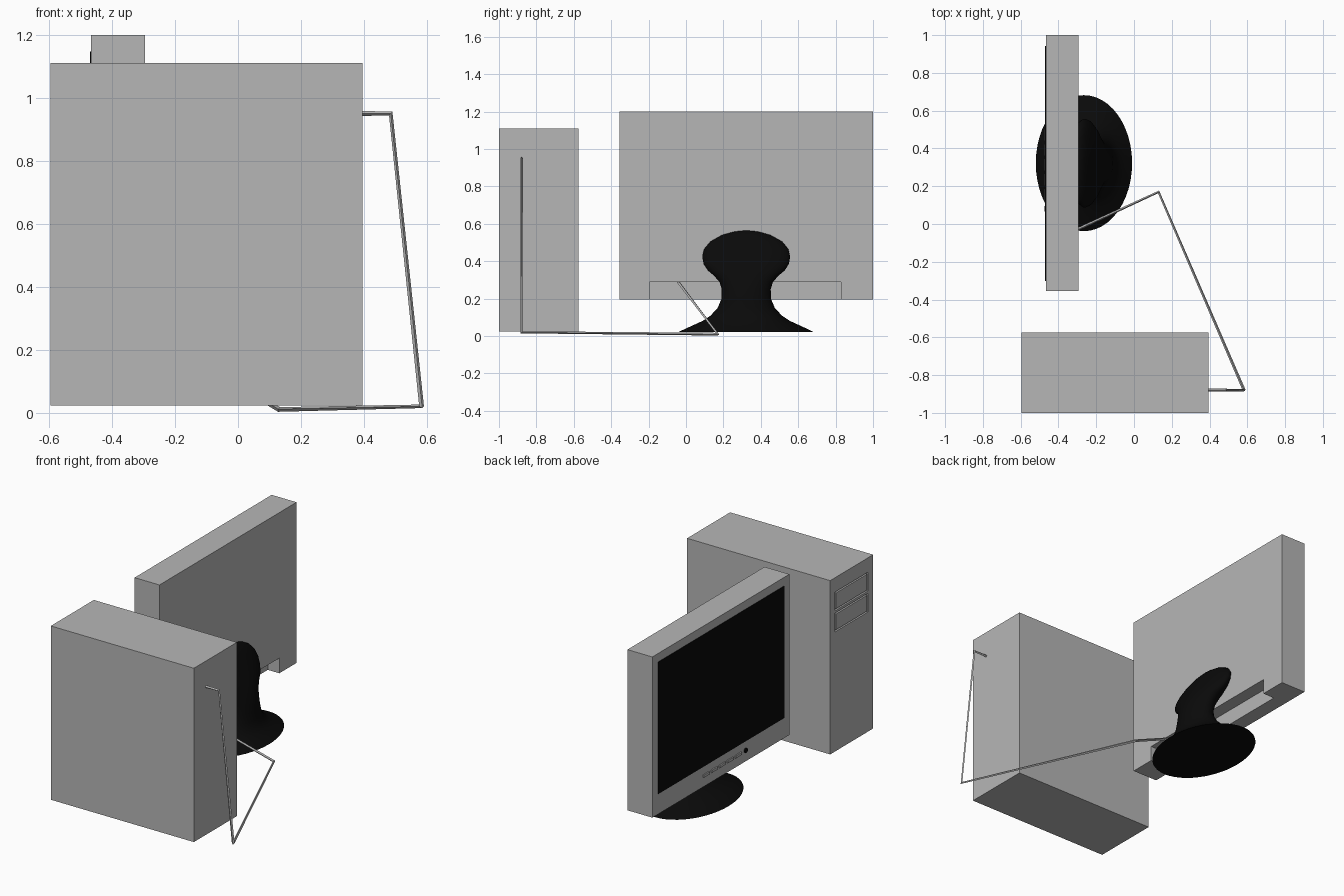
import bpy, bmesh, math

cube = bpy.data.objects.get("Cube")
if cube:
    bpy.data.objects.remove(cube, do_unlink=True)


def material(name, value):
    mat = bpy.data.materials.new(name)
    mat.use_nodes = True
    colour = (value, value, value, 1)
    mat.diffuse_color = colour
    mat.node_tree.nodes["Principled BSDF"].inputs["Base Color"].default_value = colour
    return mat


GREY = material("light grey", 0.47)
BLACK = material("black", 0.003)


def finish(bm, name, mat):
    bmesh.ops.recalc_face_normals(bm, faces=bm.faces)
    mesh = bpy.data.meshes.new(name)
    bm.to_mesh(mesh)
    bm.free()
    mesh.materials.append(mat)
    obj = bpy.data.objects.new(name, mesh)
    bpy.context.collection.objects.link(obj)
    return obj


def box(name, mat, xs, ys, zs):
    """Box spanning the given (min, max) ranges."""
    bm = bmesh.new()
    bmesh.ops.create_cube(bm, size=1)
    for v in bm.verts:
        v.co = [(r[0] + r[1]) / 2 + c * (r[1] - r[0]) for r, c in zip((xs, ys, zs), v.co)]
    return finish(bm, name, mat)


def activate(obj):
    bpy.ops.object.select_all(action='DESELECT')
    obj.select_set(True)
    bpy.context.view_layer.objects.active = obj


def cut(target, xs, ys, zs):
    """Carve a box-shaped recess out of the target."""
    cutter = box("cutter", GREY, xs, ys, zs)
    cutter.hide_render = True
    mod = target.modifiers.new("recess", 'BOOLEAN')
    mod.operation = 'DIFFERENCE'
    mod.solver = 'EXACT'
    mod.object = cutter
    activate(target)
    bpy.ops.object.modifier_apply(modifier=mod.name)
    bpy.data.objects.remove(cutter, do_unlink=True)


# Computer tower with two drive covers sitting in shallow recesses
TX = -0.595
tower = box("tower_case", GREY, (TX, 0.395), (-1.0, -0.575), (0.023, 1.11))
for i, top in enumerate((1.02, 0.888)):
    y0, y1, z0 = -0.95, -0.625, top - 0.117
    cut(tower, (TX - 0.05, TX + 0.012), (y0, y1), (z0, top))
    g = 0.009
    box(f"drive_cover_{i + 1}", GREY, (TX, TX + 0.013),
        (y0 + g, y1 - g), (z0 + g, top - g))

# Monitor housing with a connector recess at the lower back
MX = -0.467
monitor = box("monitor_housing", GREY, (MX, -0.295), (-0.355, 1.0), (0.195, 1.2))
cut(monitor, (-0.375, -0.2), (-0.195, 0.83), (0.1, 0.29))
box("screen", BLACK, (MX - 0.003, MX + 0.002), (-0.303, 0.943), (0.322, 1.147))

# Row of control buttons and a round power button
for i in range(5):
    y = 0.155 + i * 0.079
    box(f"control_button_{i + 1}", GREY, (MX - 0.008, MX + 0.002),
        (y - 0.03, y + 0.03), (0.256, 0.272))
bm = bmesh.new()
bmesh.ops.create_cone(bm, cap_ends=True, segments=20, radius1=0.014, radius2=0.014, depth=0.01)
for v in bm.verts:
    x, y, z = v.co
    v.co = (MX - 0.003 + z, 0.08 + x, 0.265 + y)
finish(bm, "power_button", BLACK)

# Stand lofted through ellipses: z, centre x, x radius, y radius
SECTIONS = [
    (0.022, -0.265, 0.255, 0.360), (0.032, -0.264, 0.242, 0.340),
    (0.055, -0.258, 0.210, 0.290), (0.080, -0.245, 0.170, 0.235),
    (0.110, -0.230, 0.135, 0.190), (0.150, -0.212, 0.105, 0.153),
    (0.200, -0.200, 0.088, 0.132), (0.250, -0.203, 0.082, 0.131),
    (0.290, -0.212, 0.080, 0.143), (0.325, -0.224, 0.078, 0.175),
    (0.350, -0.233, 0.076, 0.205), (0.385, -0.247, 0.072, 0.228),
    (0.425, -0.262, 0.066, 0.235), (0.465, -0.276, 0.058, 0.225),
    (0.505, -0.288, 0.048, 0.192), (0.540, -0.298, 0.036, 0.130),
    (0.558, -0.304, 0.024, 0.070), (0.565, -0.308, 0.010, 0.020),
]
SEG = 48
bm = bmesh.new()
rings = []
for z, cx, rx, ry in SECTIONS:
    rings.append([bm.verts.new((cx + rx * math.cos(a), 0.322 + ry * math.sin(a), z))
                  for a in (math.tau * k / SEG for k in range(SEG))])
for low, high in zip(rings, rings[1:]):
    for k in range(SEG):
        n = (k + 1) % SEG
        bm.faces.new((low[k], low[n], high[n], high[k]))
bm.faces.new(rings[0][::-1])
bm.faces.new(rings[-1])
stand = finish(bm, "monitor_stand", BLACK)
activate(stand)
bpy.ops.object.shade_smooth_by_angle(angle=math.radians(40))

# Cable from the tower, down to the ground and up into the monitor recess
PATH = [(0.39, -0.88, 0.95), (0.485, -0.88, 0.95), (0.583, -0.88, 0.02),
        (0.13, 0.17, 0.010), (-0.335, -0.045, 0.293)]
curve = bpy.data.curves.new("cable", 'CURVE')
curve.dimensions = '3D'
curve.bevel_depth = 0.008
curve.bevel_resolution = 0
curve.use_fill_caps = True
spline = curve.splines.new('POLY')
spline.points.add(len(PATH) - 1)
for p, co in zip(spline.points, PATH):
    p.co = (*co, 1)
spline.use_smooth = False
curve.materials.append(GREY)
cable = bpy.data.objects.new("cable", curve)
bpy.context.collection.objects.link(cable)
activate(cable)
bpy.ops.object.convert(target='MESH')
